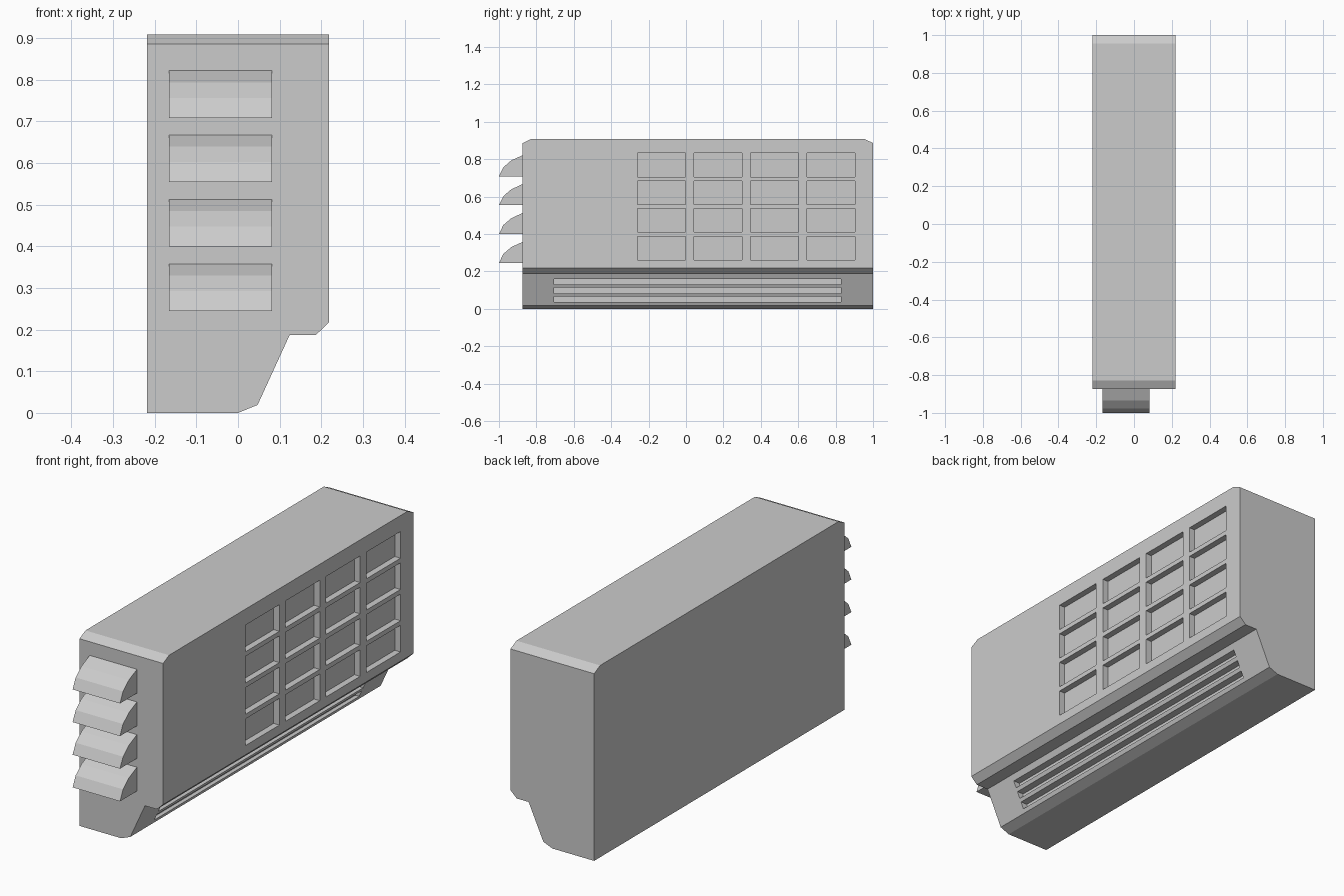
import bpy, bmesh
from mathutils import Vector

if "Cube" in bpy.data.objects:
    bpy.data.objects.remove(bpy.data.objects["Cube"])


def to_object(name, bm):
    bmesh.ops.recalc_face_normals(bm, faces=bm.faces)
    mesh = bpy.data.meshes.new(name)
    bm.to_mesh(mesh)
    bm.free()
    obj = bpy.data.objects.new(name, mesh)
    bpy.context.collection.objects.link(obj)
    return obj


def extrude_profile(bm, points, offset):
    face = bm.faces.new([bm.verts.new(p) for p in points])
    result = bmesh.ops.extrude_face_region(bm, geom=[face])
    moved = [v for v in result["geom"] if isinstance(v, bmesh.types.BMVert)]
    # keep the starting cap so the solid is closed
    if not face.is_valid:
        bm.faces.new([v for v in bm.verts if v not in moved])
    bmesh.ops.translate(bm, verts=moved, vec=offset)


def add_box(bm, x, y, z):
    lo, hi = Vector((x[0], y[0], z[0])), Vector((x[1], y[1], z[1]))
    verts = bmesh.ops.create_cube(bm, size=1)["verts"]
    for v in verts:
        v.co = Vector([(lo[i] + hi[i]) / 2 + v.co[i] * (hi[i] - lo[i]) for i in range(3)])


FRONT, BACK, TOP, HALF = -0.873, 1.0, 0.908, 0.219

# Body: stepped cross-section extruded along its length
profile = [(-HALF, 0), (0, 0), (0.047, 0.019), (0.124, 0.187),
           (0.187, 0.187), (HALF, 0.218), (HALF, TOP), (-HALF, TOP)]
bm = bmesh.new()
extrude_profile(bm, [(x, FRONT, z) for x, z in profile], (0, BACK - FRONT, 0))

# Chamfers on the two top end edges
for y, side in ((FRONT, -1), (BACK, 1)):
    bmesh.ops.bisect_plane(bm, geom=bm.verts[:] + bm.edges[:] + bm.faces[:],
                           plane_co=(0, y, 0.886), plane_no=(0, side * 0.022, 0.045),
                           clear_outer=True)
    bmesh.ops.holes_fill(bm, edges=[e for e in bm.edges if e.is_boundary])
body = to_object("body", bm)

# Recesses: window grid on the side, long slots in the slanted skirt
cut = bmesh.new()
for col in range(4):
    for row in range(4):
        y, z = -0.258 + col * 0.302, 0.262 + row * 0.148
        add_box(cut, (HALF - 0.03, HALF + 0.1), (y, y + 0.255), (z, z + 0.126))
for z in (0.037, 0.083, 0.130):
    surface_x = 0.047 + (z - 0.019) * 0.077 / 0.168
    add_box(cut, (surface_x - 0.02, surface_x + 0.05), (-0.705, 0.828), (z, z + 0.03))
cutter = to_object("recess_cutter", cut)
cutter.hide_render = True
mod = body.modifiers.new("recesses", 'BOOLEAN')
mod.operation, mod.solver, mod.object = 'DIFFERENCE', 'EXACT', cutter
bpy.context.view_layer.objects.active = body
bpy.ops.object.modifier_apply(modifier=mod.name)
bpy.data.objects.remove(cutter)

# Curved louvres on the front
hood = [(FRONT + 0.005, 0), (-1.0, 0), (-0.977, 0.048), (-0.934, 0.085),
        (FRONT, 0.113), (FRONT + 0.005, 0.113)]
for i in range(4):
    bm = bmesh.new()
    base = 0.245 + i * 0.1545
    extrude_profile(bm, [(-0.166, y, base + z) for y, z in hood], (0.248, 0, 0))
    to_object(f"louvre_{i + 1}", bm)
